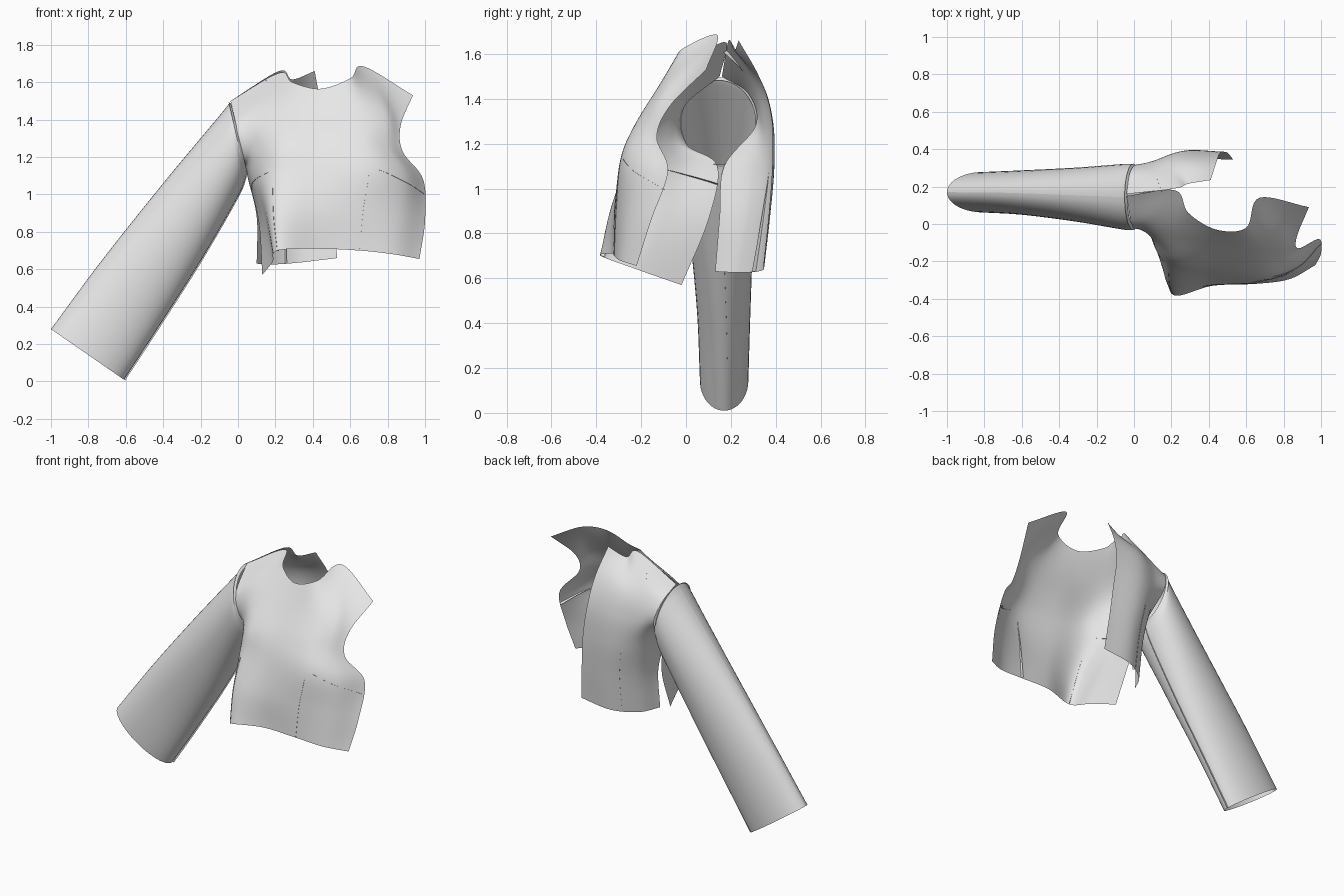
import bpy, math
from mathutils import Vector as V

if "Cube" in bpy.data.objects:
    bpy.data.objects.remove(bpy.data.objects["Cube"])

fabric = bpy.data.materials.new("light_grey_fabric")
fabric.diffuse_color = (0.8, 0.8, 0.8, 1)
fabric.use_nodes = True
fabric.node_tree.nodes["Principled BSDF"].inputs["Base Color"].default_value = fabric.diffuse_color


def spline(pts, t):
    """Catmull-Rom through pts, t in index units."""
    n = len(pts)
    i = min(int(t), n - 2)
    f = t - i
    b, c = pts[i], pts[i + 1]
    a = pts[i - 1] if i > 0 else b * 2 - c
    d = pts[i + 2] if i + 2 < n else c * 2 - b
    return 0.5 * (2 * b + (c - a) * f + (2 * a - 5 * b + 4 * c - d) * f ** 2
                  + (3 * b - a - 3 * c + d) * f ** 3)


def point(rows, u, v):
    return spline([spline(r, u) for r in rows], v)


def add_grid(name, grid, flip=False):
    """Smooth mesh from a list of equally long point rows."""
    n = len(grid[0])
    verts = [p for row in grid for p in row]
    faces = []
    for j in range(len(grid) - 1):
        for i in range(n - 1):
            k = j * n + i
            q = (k, k + 1, k + n + 1, k + n)
            faces.append(q[::-1] if flip else q)
    me = bpy.data.meshes.new(name)
    me.from_pydata(verts, [], faces)
    me.materials.append(fabric)
    me.polygons.foreach_set("use_smooth", [True] * len(faces))
    ob = bpy.data.objects.new(name, me)
    bpy.context.collection.objects.link(ob)
    return ob


def panel(name, table, flip=False, res=8):
    rows = [[V(p) for p in r] for r in table]
    nu, nv = (len(rows[0]) - 1) * res, (len(rows) - 1) * res
    add_grid(name, [[point(rows, i / res, j / res) for i in range(nu + 1)]
                    for j in range(nv + 1)], flip)
    return rows


def dart(name, rows, start, end, side=1, depth=0.02, n=14):
    """Narrow sewn fold standing on the inside of a panel."""
    outer, inner = [], []
    for k in range(n + 1):
        f = k / n
        u = start[0] + (end[0] - start[0]) * f
        v = start[1] + (end[1] - start[1]) * f
        p = point(rows, u, v)
        e = 0.05
        u0, v0 = max(u - e, 0), max(v - e, 0)
        du = point(rows, min(u + e, len(rows[0]) - 1), v) - point(rows, u0, v)
        dv = point(rows, u, min(v + e, len(rows) - 1)) - point(rows, u, v0)
        nrm = du.cross(dv).normalized() * side
        outer.append(p + nrm * 0.002)
        inner.append(p - nrm * depth * (1 - f))
    add_grid(name, [outer, inner])


# Front panel: rows from hem to shoulders and neckline, left edge to right edge
front = panel("front_panel", [
    [(.13, -.02, .57), (.185, -.22, .64), (.21, -.38, .70), (.42, -.33, .71),
     (.65, -.32, .70), (.83, -.295, .68), (.97, -.22, .655)],
    [(.11, .10, .86), (.14, -.10, .88), (.19, -.32, .90), (.42, -.32, .92),
     (.67, -.31, .92), (.86, -.26, .90), (1.0, -.155, .86)],
    [(.05, .14, 1.10), (.08, -.04, 1.10), (.19, -.23, 1.11), (.42, -.27, 1.13),
     (.70, -.29, 1.13), (.88, -.22, 1.10), (.99, -.08, 1.08)],
    [(.03, .0, 1.20), (.09, -.07, 1.24), (.22, -.19, 1.26), (.43, -.21, 1.28),
     (.66, -.23, 1.28), (.79, -.19, 1.27), (.88, -.13, 1.23)],
    [(-.01, -.01, 1.36), (.08, .0, 1.43), (.24, -.07, 1.43), (.44, -.11, 1.44),
     (.64, -.12, 1.46), (.78, -.08, 1.46), (.87, -.07, 1.37)],
    [(-.04, .15, 1.50), (.22, .18, 1.65), (.29, .06, 1.60), (.44, -.03, 1.565),
     (.60, -.02, 1.62), (.67, .14, 1.685), (.935, .09, 1.53)],
])

# Half back panel: armhole edge to open centre back
back = panel("back_panel", [
    [(.10, .13, .63), (.17, .25, .625), (.32, .34, .635), (.53, .345, .66)],
    [(.10, .15, .88), (.17, .29, .88), (.31, .37, .88), (.51, .37, .90)],
    [(.05, .17, 1.10), (.14, .32, 1.10), (.28, .39, 1.10), (.49, .385, 1.12)],
    [(.02, .31, 1.28), (.11, .34, 1.28), (.26, .385, 1.30), (.46, .38, 1.32)],
    [(-.02, .28, 1.42), (.11, .30, 1.45), (.25, .335, 1.47), (.44, .33, 1.49)],
    [(-.04, .16, 1.50), (.22, .19, 1.66), (.29, .215, 1.615), (.41, .235, 1.66)],
], flip=True)

# Waist, side and shoulder darts
dart("front_waist_dart_right", front, (4, 0), (4, 1.85))
dart("front_waist_dart_left", front, (2, 0), (2, 1.85))
dart("front_side_dart_right", front, (6, 1.6), (4.2, 2.05))
dart("front_side_dart_left", front, (0, 1.6), (1.8, 2.05))
dart("back_waist_dart", back, (1.6, 0), (1.6, 1.9), side=-1)
dart("back_shoulder_dart", back, (0.65, 5), (0.8, 4.4), side=-1)

# Sleeve: stations of outer x, outer z, inner x, inner z, centre y, half depth
stations = [
    (-.045, 1.49, .045, 1.10, .145, .172),
    (-.10, 1.42, .0, .99, .145, .176),
    (-.40, 1.06, -.20, .645, .157, .145),
    (-.73, .645, -.42, .30, .168, .12),
    (-1.0, .28, -.61, .01, .17, .108),
]
ends = [[V((a, y, b)), V((c, y, d)), V((0, r, 0))] for a, b, c, d, y, r in stations]
STEPS, SIDES = 40, 48
tube, seam_in, seam_out = [], [], []
for j in range(STEPS + 1):
    t = j / STEPS * (len(ends) - 1)
    top, low, depth = (spline([e[k] for e in ends], t) for k in range(3))
    mid, half = (top + low) / 2, (top - low) / 2
    tube.append([mid + half * math.cos(a) + depth * math.sin(a)
                 for a in (2 * math.pi * i / SIDES for i in range(SIDES + 1))])
    seam_in.append(low + half.normalized() * 0.02 + V((0, .015, 0)))
    seam_out.append(low - half.normalized() * 0.008 + V((0, .015, 0)))
add_grid("sleeve", tube)
add_grid("sleeve_seam", [seam_in, seam_out])

# Armhole seam allowance: thin ring folded inside the sleeve head
centre = sum(tube[0][:-1], V()) / SIDES
add_grid("armhole_seam", [[centre + (p - centre) * s + V((dx, 0, 0)) for p in tube[0]]
                          for s, dx in ((1.03, -.004), (0.96, .008))])
